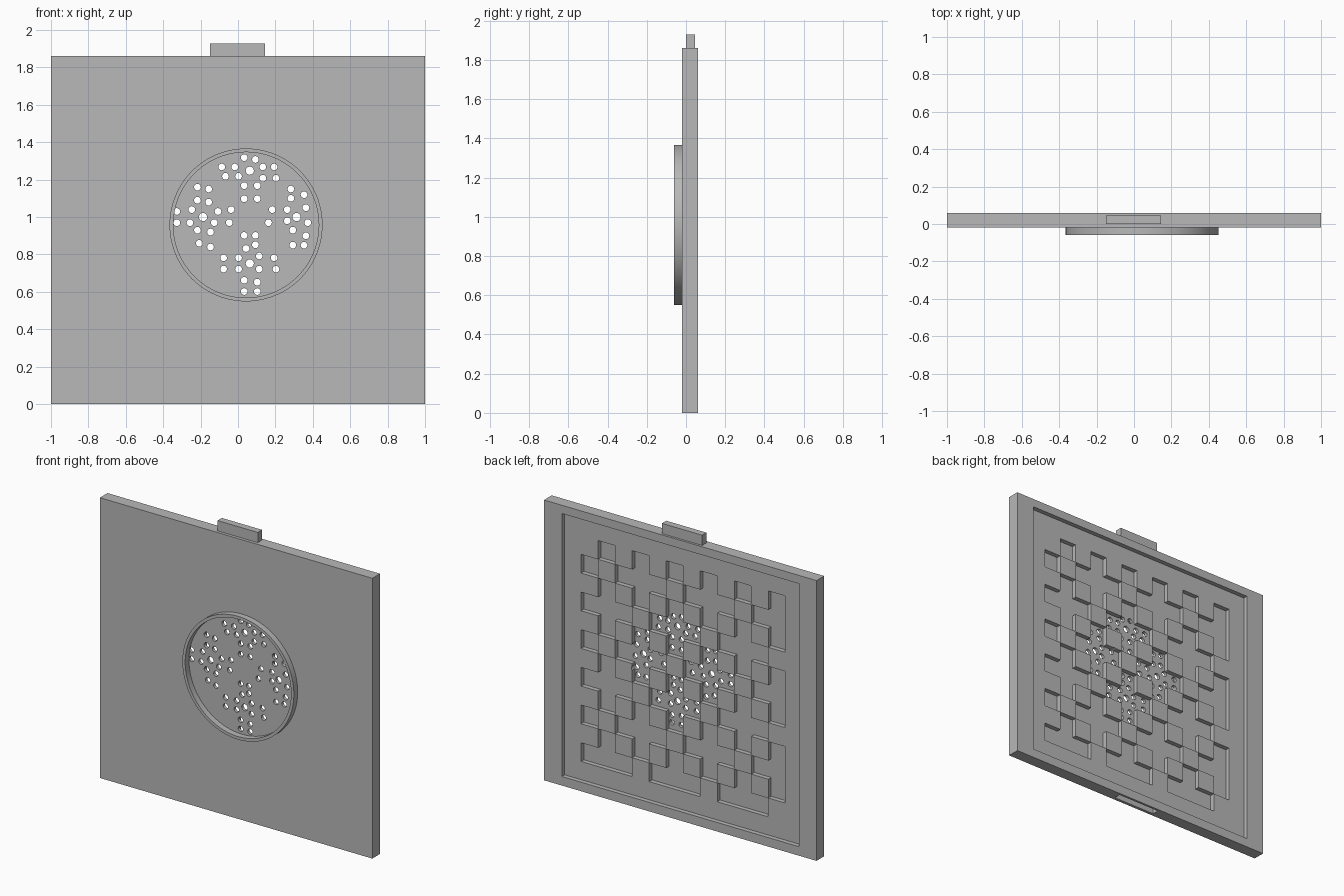
import bpy
import bmesh
import math
from mathutils import Matrix, Vector

cube = bpy.data.objects.get("Cube")
if cube:
    bpy.data.objects.remove(cube, do_unlink=True)

# Single plain grey
grey = bpy.data.materials.new("plain grey")
grey.use_nodes = True
grey.diffuse_color = (0.48, 0.48, 0.48, 1)
grey.node_tree.nodes["Principled BSDF"].inputs["Base Color"].default_value = grey.diffuse_color


def add_box(bm, x_range, y_range, z_range):
    ranges = (x_range, y_range, z_range)
    centre = Vector([sum(r) / 2 for r in ranges])
    size = Vector([r[1] - r[0] for r in ranges])
    matrix = Matrix.Translation(centre) @ Matrix.Diagonal(size).to_4x4()
    bmesh.ops.create_cube(bm, size=1, matrix=matrix)


def add_pin(bm, x, z, radius):
    matrix = Matrix.Translation((x, 0, z)) @ Matrix.Rotation(math.pi / 2, 4, "X")
    bmesh.ops.create_cone(bm, cap_ends=True, segments=16, radius1=radius,
                          radius2=radius, depth=0.3, matrix=matrix)


def make_object(name, bm):
    bmesh.ops.recalc_face_normals(bm, faces=bm.faces)
    mesh = bpy.data.meshes.new(name)
    bm.to_mesh(mesh)
    bm.free()
    mesh.materials.append(grey)
    obj = bpy.data.objects.new(name, mesh)
    bpy.context.collection.objects.link(obj)
    return obj


def activate(obj):
    bpy.ops.object.select_all(action="DESELECT")
    obj.select_set(True)
    bpy.context.view_layer.objects.active = obj


def carve(target, bm):
    cutter = make_object("cutter", bm)
    cutter.hide_render = True
    modifier = target.modifiers.new("carve", "BOOLEAN")
    modifier.operation = "DIFFERENCE"
    modifier.solver = "EXACT"
    modifier.object = cutter
    activate(target)
    bpy.ops.object.modifier_apply(modifier=modifier.name)
    bpy.data.objects.remove(cutter, do_unlink=True)


FRONT, BACK, HEIGHT = -0.02, 0.06, 1.86
RECESS_FLOOR, PLUS_FLOOR = 0.03, 0.0

# Square panel
bm = bmesh.new()
add_box(bm, (-1, 1), (FRONT, BACK), (0, HEIGHT))
panel = make_object("panel", bm)

# Shallow square recess in the back
bm = bmesh.new()
add_box(bm, (-0.87, 0.87), (RECESS_FLOOR, BACK + 0.1), (0.06, HEIGHT - 0.055))
carve(panel, bm)

# Slot in the bottom edge that takes the tab of another panel
bm = bmesh.new()
add_box(bm, (-0.155, 0.155), (0, 0.045), (-0.1, 0.05))
carve(panel, bm)

# Interlocking plus-shaped pockets, clipped to a square grid of cells
CELLS, CELL, GAP = 12, 0.125, 0.0005
half = CELLS * CELL / 2


def span(first, count):
    low, high = max(first, 0), min(first + count, CELLS)
    return (low * CELL + GAP, high * CELL - GAP) if low < high else None


def add_bars(bm, wide, tall):
    for row in range(-1, CELLS + 2, 2):
        for col in range(-1, CELLS + 2, 2):
            if (row + col) % 4 == 0:
                across = span(col - wide // 2, wide)
                down = span(row - tall // 2, tall)
                if across and down:
                    # Columns run from +x to -x, rows from the top down
                    add_box(bm, (half - across[1], half - across[0]),
                            (PLUS_FLOOR, BACK),
                            (HEIGHT / 2 + half - down[1], HEIGHT / 2 + half - down[0]))


for wide, tall in ((3, 1), (1, 3)):
    bm = bmesh.new()
    add_bars(bm, wide, tall)
    carve(panel, bm)

# Four clusters of round holes, as offsets in hundredths from a larger hub hole
top_holes = [(-3, 7), (3, 6), (-15, 2), (-8, 2), (7, 2), (13, 2), (-13, -3),
             (-6, -3), (7, -4), (14, -4), (-3, -8), (4, -8), (-3, -15), (4, -15)]
left_holes = [(-3, 16), (3, 15), (-3, 9), (3, 8), (-14, 3), (-6, 4), (8, 3), (15, 4),
              (-14, -3), (-7, -3), (6, -3), (14, -3), (-3, -7), (4, -8), (-2, -14), (4, -16)]
right_holes = [(-3, 15), (4, 12), (-3, 10), (5, 5), (-13, 4), (-5, 4), (-15, -3),
               (-5, -2), (6, -3), (-2, -7), (5, -10), (-2, -15), (4, -15)]
low_holes = [(-3, 15), (3, 15), (-2, 8), (3, 10), (-14, 3), (-6, 3), (5, 4), (13, 3),
             (-14, -3), (-6, -3), (5, -3), (14, -3), (-3, -9), (4, -10), (-3, -15), (4, -15)]
clusters = ((0, 1, top_holes), (-1, 0, left_holes), (1, 0, right_holes), (0, -1, low_holes))

bm = bmesh.new()
for side, up, holes in clusters:
    hub_x, hub_z = 0.063 + side * 0.25, 1 + up * 0.248
    add_pin(bm, hub_x, hub_z, 0.022)
    for dx, dz in holes:
        add_pin(bm, hub_x + dx / 100, hub_z + dz / 100, 0.018)
carve(panel, bm)
activate(panel)
bpy.ops.object.shade_smooth_by_angle()

# Thin round rim standing on the front, spun from its square section
bm = bmesh.new()
section = [bm.verts.new((0.043 + r, y, 0.958))
           for r, y in ((0.389, -0.06), (0.409, -0.06), (0.409, FRONT), (0.389, FRONT))]
edges = [bm.edges.new((section[i - 1], section[i])) for i in range(len(section))]
bmesh.ops.spin(bm, geom=section + edges, cent=(0.043, 0, 0.958), axis=(0, 1, 0),
               angle=math.tau, steps=96, use_merge=True)
bmesh.ops.remove_doubles(bm, verts=bm.verts, dist=0.0001)
rim = make_object("round_rim", bm)
activate(rim)
bpy.ops.object.shade_smooth_by_angle()

# Tab on the top edge
bm = bmesh.new()
add_box(bm, (-0.15, 0.145), (0, 0.045), (HEIGHT - 0.01, 1.928))
make_object("top_tab", bm)
